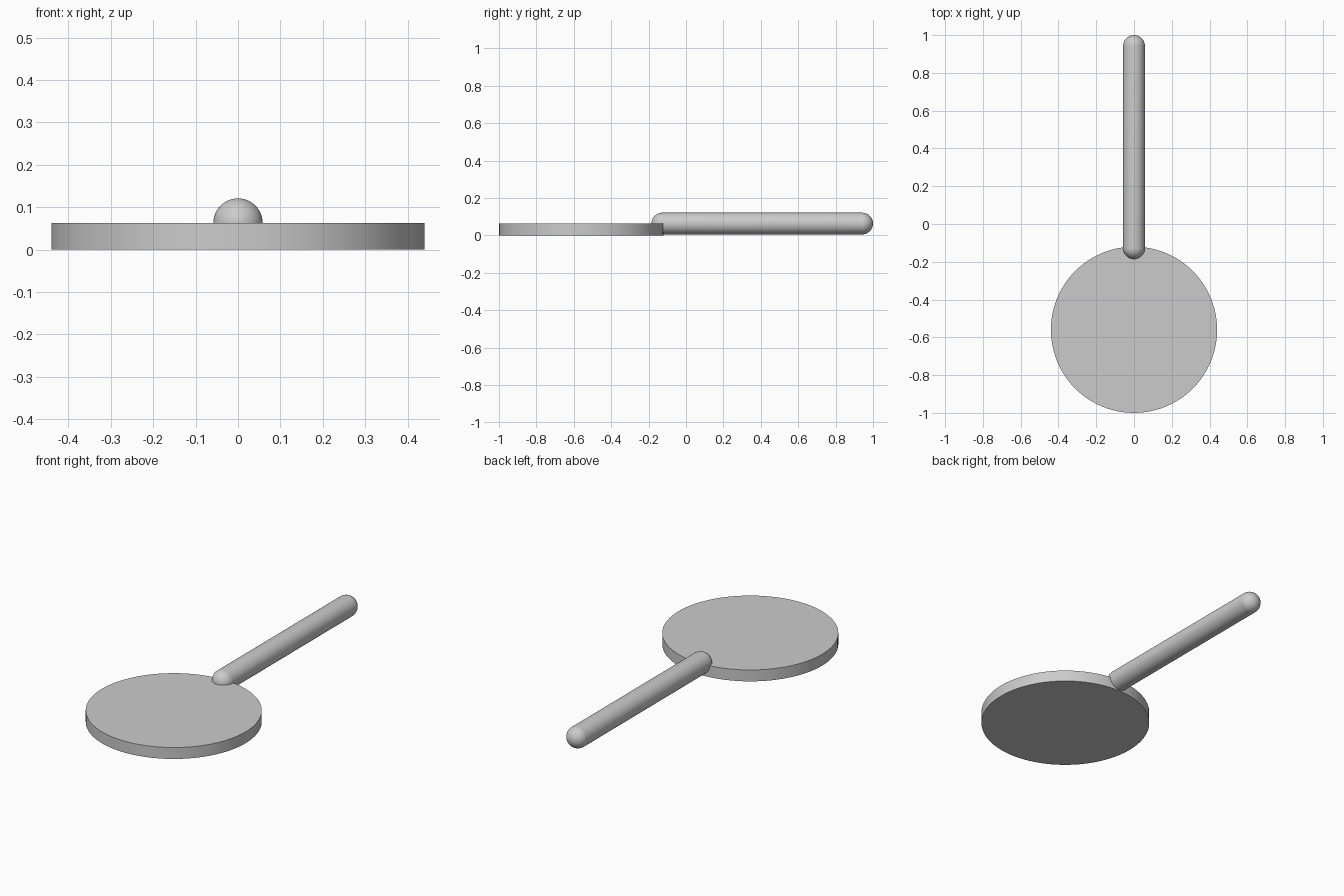
import bpy
import bmesh
from math import pi, cos, sin, radians
from mathutils import Matrix

cube = bpy.data.objects.get("Cube")
if cube:
    bpy.data.objects.remove(cube, do_unlink=True)

# Single plain grey
grey = bpy.data.materials.new("plain grey")
grey.use_nodes = True
colour = (0.6, 0.6, 0.6, 1)
grey.diffuse_color = colour
grey.node_tree.nodes["Principled BSDF"].inputs["Base Color"].default_value = colour

DISC_R, DISC_H = 0.44, 0.063
ROD_R, ROD_START, ROD_END = 0.058, -0.185, 1.0


def finish(name, bm, angle):
    bmesh.ops.recalc_face_normals(bm, faces=bm.faces)
    mesh = bpy.data.meshes.new(name)
    bm.to_mesh(mesh)
    bm.free()
    obj = bpy.data.objects.new(name, mesh)
    bpy.context.collection.objects.link(obj)
    mesh.materials.append(grey)
    bpy.ops.object.select_all(action='DESELECT')
    obj.select_set(True)
    bpy.context.view_layer.objects.active = obj
    bpy.ops.object.shade_smooth_by_angle(angle=radians(angle))
    return obj


# Flat round head
bm = bmesh.new()
bmesh.ops.create_cone(bm, cap_ends=True, segments=96, radius1=DISC_R, radius2=DISC_R,
                      depth=DISC_H, matrix=Matrix.Translation((0, DISC_R - 1, DISC_H / 2)))
finish("round_head", bm, 30)

# Round-ended handle: a capsule profile spun about the y axis
bm = bmesh.new()
steps = 12
arc = [i * pi / 2 / steps for i in range(steps + 1)]
profile = [(ROD_R * sin(a), ROD_START + ROD_R - ROD_R * cos(a)) for a in arc]
profile += [(ROD_R * cos(a), ROD_END - ROD_R + ROD_R * sin(a)) for a in arc]
verts = [bm.verts.new((r, y, DISC_H)) for r, y in profile]
edges = [bm.edges.new(pair) for pair in zip(verts, verts[1:])]
bmesh.ops.spin(bm, geom=verts + edges, cent=(0, 0, DISC_H), axis=(0, 1, 0),
               angle=2 * pi, steps=48)
bmesh.ops.remove_doubles(bm, verts=bm.verts, dist=0.0001)
finish("handle", bm, 40)
